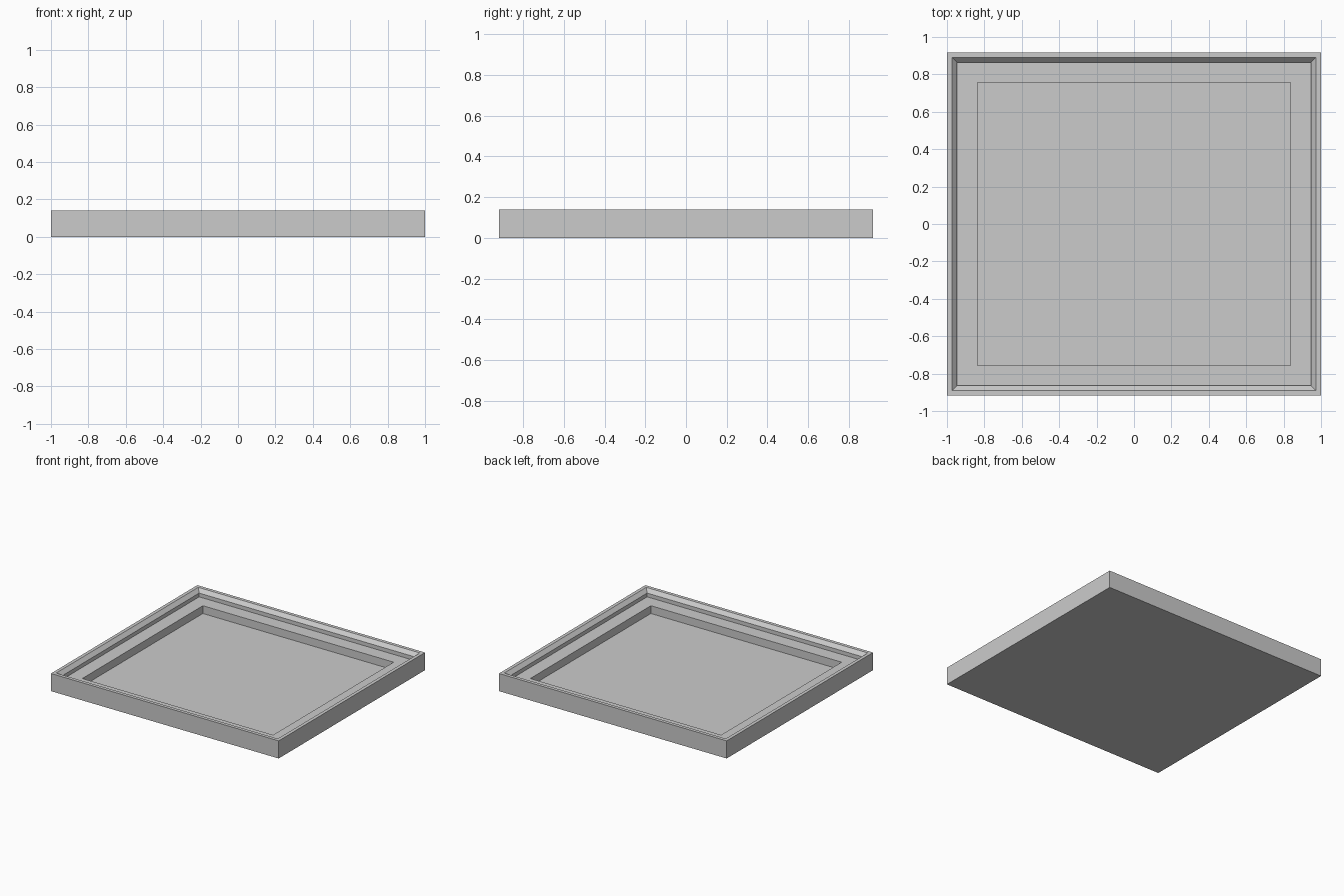
import bpy
import bmesh

cube = bpy.data.objects.get("Cube")
if cube:
    bpy.data.objects.remove(cube, do_unlink=True)

HALF_X, HALF_Y = 1.0, 0.918

# Flat grey used on the whole tray
grey = bpy.data.materials.new("light_grey")
grey.use_nodes = True
color = (0.6, 0.6, 0.6, 1.0)
grey.diffuse_color = color
grey.node_tree.nodes["Principled BSDF"].inputs["Base Color"].default_value = color

# Cross-section from the underside to the well floor: (inset from edge, height)
profile = [
    (0.0, 0.0),      # outer bottom edge
    (0.0, 0.14),     # outer rim
    (0.027, 0.14),   # inner rim
    (0.054, 0.112),  # foot of the chamfer
    (0.054, 0.082),  # outer edge of the ledge
    (0.162, 0.082),  # inner edge of the ledge
    (0.162, 0.02),   # well floor
]


def ring(bm, inset, z):
    x, y = HALF_X - inset, HALF_Y - inset
    return [bm.verts.new((sx * x, sy * y, z))
            for sx, sy in ((-1, -1), (1, -1), (1, 1), (-1, 1))]


# Tray body: rectangular rings bridged along the profile, capped at both ends
bm = bmesh.new()
rings = [ring(bm, inset, z) for inset, z in profile]
for low, high in zip(rings, rings[1:]):
    for i in range(4):
        j = (i + 1) % 4
        bm.faces.new((low[i], low[j], high[j], high[i]))
bm.faces.new(reversed(rings[0]))
bm.faces.new(rings[-1])
bmesh.ops.recalc_face_normals(bm, faces=bm.faces)

mesh = bpy.data.meshes.new("tray")
bm.to_mesh(mesh)
bm.free()
mesh.materials.append(grey)
tray = bpy.data.objects.new("tray", mesh)
bpy.context.collection.objects.link(tray)
